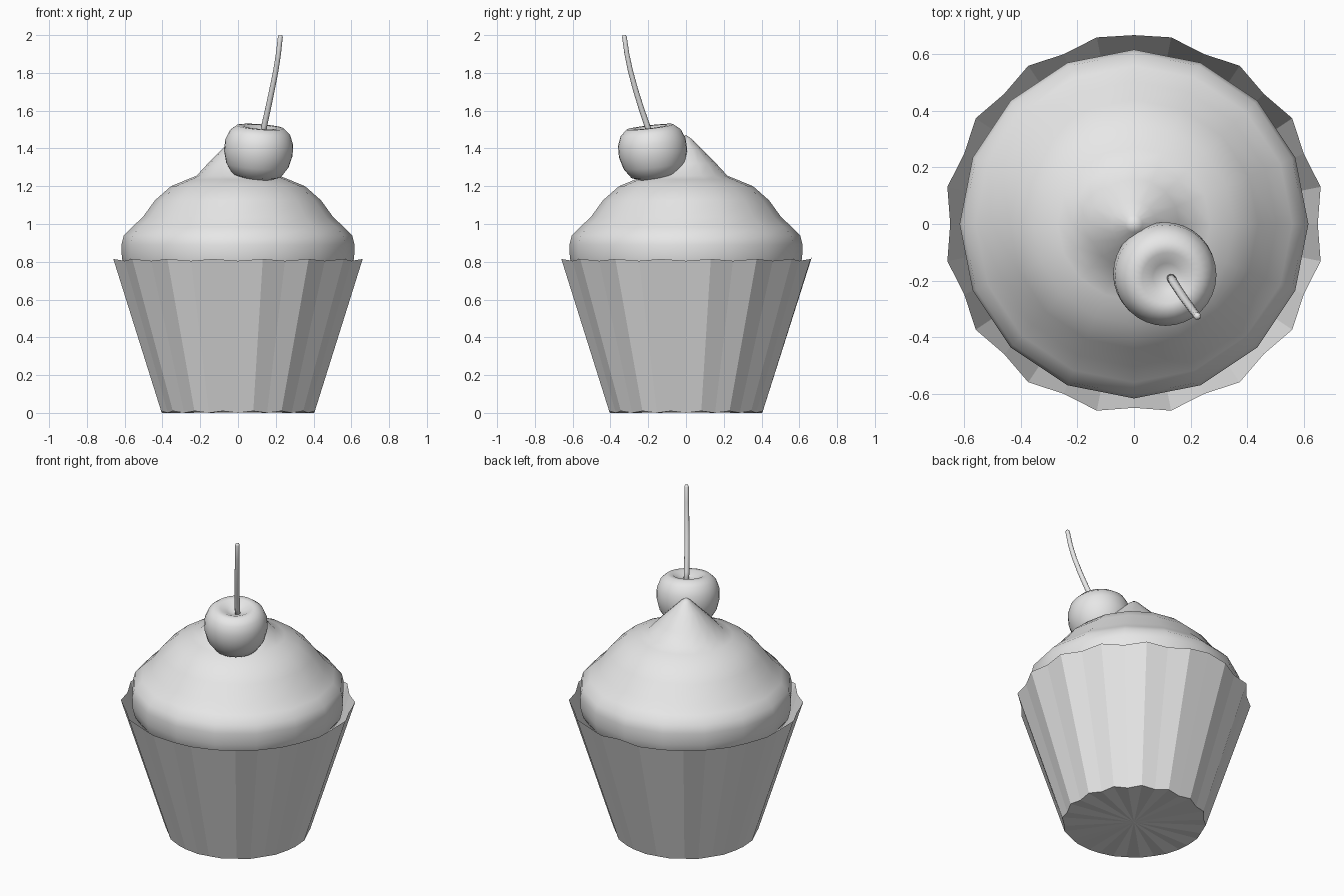
import bpy
import bmesh
from math import pi, sin, cos, radians
from mathutils import Matrix, Vector

cube = bpy.data.objects.get("Cube")
if cube:
    bpy.data.objects.remove(cube, do_unlink=True)

# One plain grey for everything
grey = bpy.data.materials.new("light grey")
grey.use_nodes = True
grey.diffuse_color = (0.8, 0.8, 0.8, 1)
grey.node_tree.nodes["Principled BSDF"].inputs["Base Color"].default_value = grey.diffuse_color


def finish(bm, name, smooth):
    mesh = bpy.data.meshes.new(name)
    bm.to_mesh(mesh)
    bm.free()
    mesh.materials.append(grey)
    for p in mesh.polygons:
        p.use_smooth = smooth
    obj = bpy.data.objects.new(name, mesh)
    bpy.context.collection.objects.link(obj)
    return obj


def bridge(bm, low, high):
    n = len(low)
    for i in range(n):
        j = (i + 1) % n
        bm.faces.new((low[i], low[j], high[j], high[i]))


def lathe(name, profile, sides):
    """Revolve (radius, height) points from bottom to top; zero radius is a pole."""
    bm = bmesh.new()
    rings = []
    for r, z in profile:
        count = sides if r > 0 else 1
        rings.append([bm.verts.new((r * cos(2 * pi * i / sides), r * sin(2 * pi * i / sides), z))
                      for i in range(count)])
    for low, high in zip(rings, rings[1:]):
        if len(low) == len(high):
            bridge(bm, low, high)
            continue
        for i in range(sides):
            j = (i + 1) % sides
            if len(low) == 1:
                bm.faces.new((low[0], high[j], high[i]))
            else:
                bm.faces.new((low[i], low[j], high[0]))
    return finish(bm, name, True)


# Pleated paper cup: ridges alternate with shallow folds, open at the top
def pleated_ring(bm, ridge, fold, z):
    ring = []
    for i in range(32):
        a = 2 * pi * i / 32
        odd = i % 2
        r = ridge if odd else fold
        ring.append(bm.verts.new((r * cos(a), r * sin(a), z + 0.01 * odd)))
    return ring


bm = bmesh.new()
base = pleated_ring(bm, 0.415, 0.402, 0)
rim = pleated_ring(bm, 0.673, 0.65, 0.805)
rim[8].co = Vector((0, 0.668, 0.83))  # slightly lifted fold at the back
bridge(bm, base, rim)
centre = bm.verts.new((0, 0, 0.004))
for i in range(32):
    bm.faces.new((base[(i + 1) % 32], base[i], centre))
finish(bm, "paper_cup", False)

# Swirled frosting with soft steps and a pointed peak
lathe("frosting", [
    (0, 0.70), (0.56, 0.70), (0.60, 0.76), (0.615, 0.82), (0.617, 0.89), (0.605, 0.94),
    (0.56, 0.985), (0.505, 1.035), (0.44, 1.125), (0.355, 1.20), (0.27, 1.235),
    (0.22, 1.255), (0.16, 1.32), (0.08, 1.40), (0.03, 1.45), (0, 1.472)], 16)

# Cherry, dimpled on top and leaning to the front left
cherry = lathe("cherry", [
    (0, -0.142), (0.075, -0.143), (0.13, -0.122), (0.165, -0.07), (0.182, -0.005),
    (0.18, 0.055), (0.16, 0.105), (0.125, 0.135), (0.09, 0.135), (0.05, 0.112), (0, 0.095)], 32)
lean = Matrix.Rotation(radians(8), 4, Vector((0.175, 0.11, 0)))
cherry.data.transform(Matrix.Translation((0.108, -0.175, 1.38)) @ lean)

# Curved stem swept through rings, a little thicker at its foot
path = [(0.128, -0.185, 1.45), (0.139, -0.205, 1.52), (0.159, -0.236, 1.61),
        (0.18, -0.267, 1.71), (0.20, -0.294, 1.81), (0.214, -0.313, 1.90),
        (0.224, -0.326, 1.99), (0.225, -0.327, 2.0)]
points = [Vector(p) for p in path]
bm = bmesh.new()
rings = []
for k, p in enumerate(points):
    way = points[min(k + 1, len(points) - 1)] - points[max(k - 1, 0)]
    tilt = way.to_track_quat('Z', 'Y') if k < len(points) - 1 else Vector((0, 0, 1)).to_track_quat('Z', 'Y')
    r = 0.009 if k == len(points) - 1 else 0.016 - 0.0005 * k
    rings.append([bm.verts.new(p + tilt @ Vector((r * cos(i * pi / 5), r * sin(i * pi / 5), 0)))
                  for i in range(10)])
for low, high in zip(rings, rings[1:]):
    # Match each ring to its nearest start so the sweep does not twist
    s = min(range(10), key=lambda i: (high[i].co - low[0].co).length)
    high[:] = high[s:] + high[:s]
    bridge(bm, low, high)
bm.faces.new(rings[-1])
bm.faces.new(rings[0][::-1])
bmesh.ops.recalc_face_normals(bm, faces=bm.faces)
finish(bm, "cherry_stem", True)
